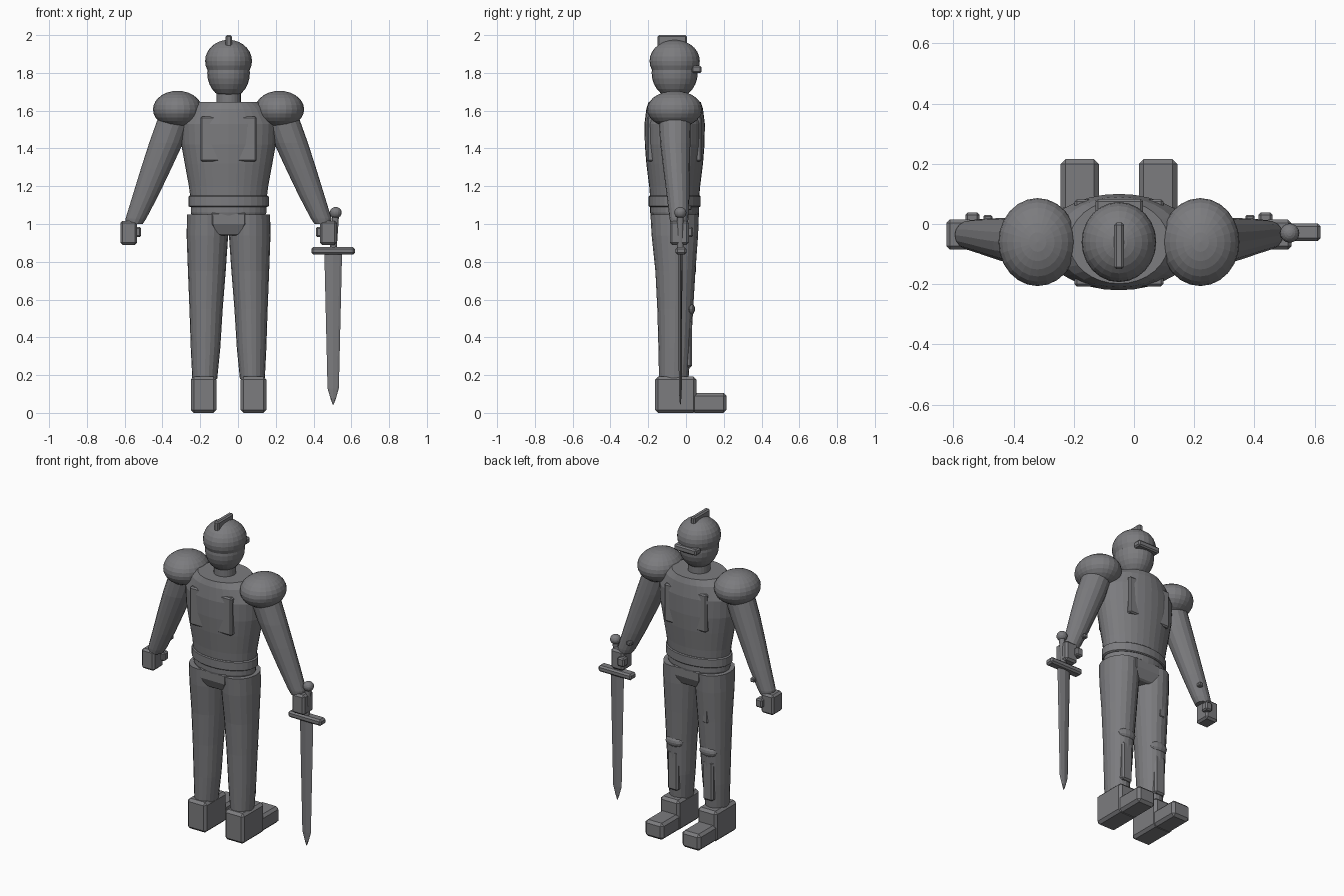
import bpy, bmesh
from math import sin, cos, pi

cube = bpy.data.objects.get("Cube")
if cube:
    bpy.data.objects.remove(cube, do_unlink=True)

steel = bpy.data.materials.new("dark_steel")
steel.use_nodes = True
GREY = (0.2, 0.2, 0.21, 1)
steel.diffuse_color = GREY
steel.node_tree.nodes["Principled BSDF"].inputs["Base Color"].default_value = GREY

CX, CY = -0.05, -0.06  # body axis


def finish(name, bm, bevel=0):
    bmesh.ops.recalc_face_normals(bm, faces=bm.faces[:])
    mesh = bpy.data.meshes.new(name)
    bm.to_mesh(mesh)
    bm.free()
    mesh.materials.append(steel)
    ob = bpy.data.objects.new(name, mesh)
    bpy.context.collection.objects.link(ob)
    if bevel:
        mod = ob.modifiers.new("bevel", 'BEVEL')
        mod.width = bevel
        mod.segments = 1
    return ob


def box(name, x, y, z, bevel=0.012):
    """Bevelled box from (low, high) ranges."""
    bm = bmesh.new()
    bmesh.ops.create_cube(bm, size=1)
    for v in bm.verts:
        v.co = [(a + b) / 2 + c * (b - a) for (a, b), c in zip((x, y, z), v.co)]
    return finish(name, bm, bevel)


def ball(name, centre, radii, segments=24, rings=14):
    bm = bmesh.new()
    bmesh.ops.create_uvsphere(bm, u_segments=segments, v_segments=rings, radius=1)
    for v in bm.verts:
        v.co = [c + r * p for c, r, p in zip(centre, radii, v.co)]
    return finish(name, bm)


def loft(name, sections, sides=24, bevel=0):
    """Skin horizontal ellipses given as (x, y, z, rx, ry)."""
    bm = bmesh.new()
    turn = pi / 4 if sides == 4 else 0
    loops = []
    for x, y, z, rx, ry in sections:
        loops.append([bm.verts.new((x + rx * cos(turn + 2 * pi * i / sides),
                                    y + ry * sin(turn + 2 * pi * i / sides), z))
                      for i in range(sides)])
    for a, b in zip(loops, loops[1:]):
        for i in range(sides):
            j = (i + 1) % sides
            bm.faces.new((a[i], a[j], b[j], b[i]))
    bm.faces.new(loops[0][::-1])
    bm.faces.new(loops[-1])
    return finish(name, bm, bevel)


def body(name, profile, sides=32):
    return loft(name, [(CX, CY, z, rx, ry) for z, rx, ry in profile], sides)


# Trunk, belt, neck
body("torso", [(1.08, .195, .125), (1.2, .21, .135), (1.32, .232, .15),
               (1.42, .25, .158), (1.53, .255, .16), (1.61, .21, .15), (1.645, .165, .138)])
body("belt", [(1.09, .205, .133), (1.095, .213, .138), (1.145, .213, .138), (1.15, .205, .133)])
body("hips", [(1.02, .185, .12), (1.06, .2, .13), (1.1, .2, .13)])
body("neck", [(1.62, .065, .065), (1.7, .065, .065)], 24)
loft("crotch", [(CX, CY, .94, .095, .14), (CX, CY, 1.0, .13, .178), (CX, CY, 1.06, .13, .178)], 4, .008)

# Breast and back plates
PLATE_X, PLATE_Z = (CX - .148, CX + .148), (1.33, 1.57)
box("rear_plate", PLATE_X, (-.207, -.1), PLATE_Z, .008)
box("breast_plate", PLATE_X, (0, .082), PLATE_Z, .008)

# Head
ball("face", (CX, CY, 1.8), (.113, .122, .135))
ball("helmet", (CX, CY, 1.863), (.124, .133, .112))
box("crest", (-.066, -.033), (-.15, .005), (1.93, 2.0), .008)
box("visor", (-.127, .03), (.03, .083), (1.8, 1.838), .008)

for side, s in (("right", -1), ("left", 1)):
    def span(a, b):
        return tuple(sorted((CX + s * a, CX + s * b)))

    # Arms
    ball(side + "_shoulder_guard", (CX + s * .27, CY, 1.607), (.13, .146, .098))
    loft(side + "_arm", [(CX + s * x, y, z, rx, ry) for x, y, z, rx, ry in (
        (.5, -.036, 1.0, .045, .045), (.49, -.037, 1.03, .055, .05),
        (.44, -.042, 1.15, .068, .06), (.385, -.05, 1.29, .08, .07),
        (.33, -.057, 1.43, .09, .08), (.28, -.06, 1.57, .09, .085))], 16)
    box(side + "_hand", span(.484, .573), (-.085, .015), (.89, 1.017))
    box(side + "_thumb", span(.463, .51), (-.01, .038), (.93, .985), .008)
    box(side + "_wrist_stud", span(.42, .45), (0, .03), (1.075, 1.1), .005)

    # Legs
    loft(side + "_leg", [(CX + s * x, y, z, rx, ry) for x, y, z, rx, ry in (
        (.126, -.065, .18, .066, .078), (.122, -.06, .34, .078, .086),
        (.119, -.057, .55, .088, .095), (.115, -.056, .75, .1, .106),
        (.112, -.059, .94, .11, .123), (.112, -.06, 1.05, .108, .128))], 20)
    box(side + "_thigh_plate", span(.1, .138), (0, .052 if s < 0 else .045), (.74, .99), .006)
    ball(side + "_knee_guard", (CX + s * .119, .018, .55), (.06, .03, .035), 12, 8)
    box(side + "_shin_plate", span(.087, .16), (-.02, .032), (.24, .49), .01)

    # Feet
    box(side + "_heel", span(.064, .2), (-.163, .055), (0, .192), .016)
    box(side + "_toe", span(.066, .194), (.03, .215), (0, .105), .016)

# Sword
SX, SY = .504, -.03
ball("sword_pommel", (.517, SY, 1.06), (.032, .032, .03), 16, 10)
loft("sword_grip", [(SX, SY, .86, .018, .018), (.517, SY, 1.05, .018, .018)], 12)
box("sword_guard", (.388, .62), (-.056, .002), (.838, .877), .01)
blade = loft("sword_blade", [(SX, SY, z, rx, ry) for z, rx, ry in (
    (.045, .003, .002), (.075, .014, .005), (.13, .03, .008), (.85, .047, .011))], 8)
# Flatten the blade section to a diamond
for v in blade.data.vertices:
    rim = max(abs(v.co.x - SX) / .047, .01)
    if rim > .3 and abs(v.co.y - SY) > .001:
        v.co.y = SY + (v.co.y - SY) * .72
